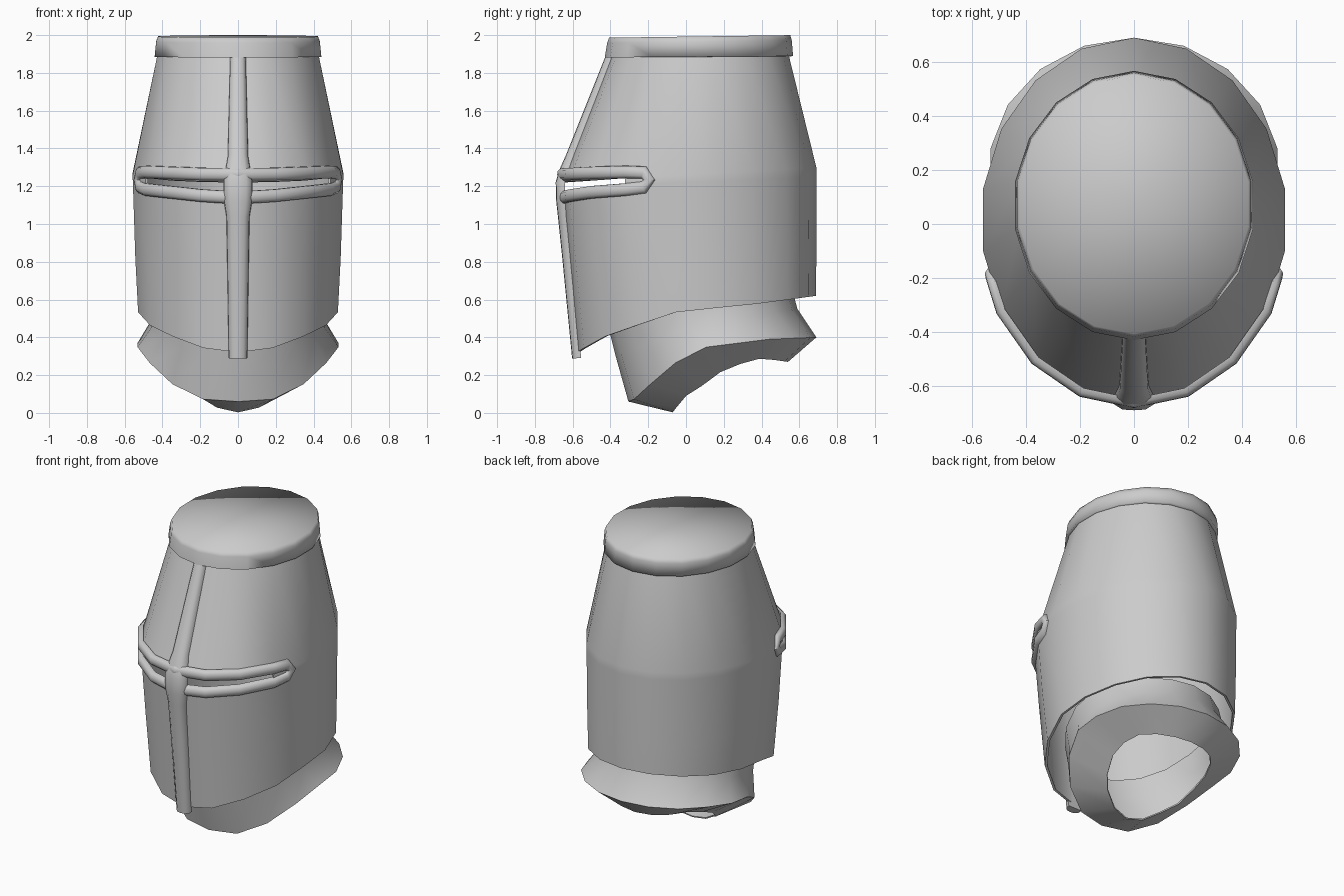
import bpy, bmesh, math
from mathutils import Vector

if "Cube" in bpy.data.objects:
    bpy.data.objects.remove(bpy.data.objects["Cube"], do_unlink=True)

SIDES = 18

steel = bpy.data.materials.new("plain steel grey")
steel.use_nodes = True
GREY = (0.6, 0.6, 0.6, 1.0)
steel.diffuse_color = GREY
steel.node_tree.nodes["Principled BSDF"].inputs["Base Color"].default_value = GREY


def table(pairs):
    """Piecewise linear function through (input, output) pairs."""
    def f(v):
        if v <= pairs[0][0]:
            return pairs[0][1]
        for (a, p), (b, q) in zip(pairs, pairs[1:]):
            if v <= b:
                return p + (q - p) * (v - a) / (b - a)
        return pairs[-1][1]
    return f


def ring(rx, front, back, height):
    """Oval of points starting at the back; height is a function of y."""
    cy, ry = (front + back) / 2, (back - front) / 2
    pts = []
    for i in range(SIDES):
        a = 2 * math.pi * i / SIDES
        y = cy + ry * math.cos(a)
        pts.append(Vector((rx * math.sin(a), y, height(y))))
    return pts


def finish(name, bm, thickness=0.0, angle=50):
    bmesh.ops.recalc_face_normals(bm, faces=bm.faces)
    mesh = bpy.data.meshes.new(name)
    bm.to_mesh(mesh)
    bm.free()
    obj = bpy.data.objects.new(name, mesh)
    bpy.context.collection.objects.link(obj)
    mesh.materials.append(steel)
    bpy.ops.object.select_all(action='DESELECT')
    obj.select_set(True)
    bpy.context.view_layer.objects.active = obj
    if thickness:
        mod = obj.modifiers.new("plate thickness", 'SOLIDIFY')
        mod.thickness = thickness
        mod.offset = -1
        bpy.ops.object.modifier_apply(modifier=mod.name)
    bpy.ops.object.shade_smooth_by_angle(angle=math.radians(angle))
    return obj


def loft(rings, skip=lambda row, col: False, cap=False):
    """Skin a stack of rings, leaving out the faces that skip() picks."""
    bm = bmesh.new()
    rows = [[bm.verts.new(p) for p in r] for r in rings]
    for r in range(len(rows) - 1):
        for c in range(SIDES):
            if not skip(r, c):
                d = (c + 1) % SIDES
                bm.faces.new((rows[r][c], rows[r][d], rows[r + 1][d], rows[r + 1][c]))
    if cap:
        mid = bm.verts.new(sum((v.co for v in rows[-1]), Vector()) / SIDES)
        for c in range(SIDES):
            bm.faces.new((rows[-1][c], rows[-1][(c + 1) % SIDES], mid))
    return bm


def sweep(name, path, height):
    """Rounded bar along (point, outward, half width) entries."""
    section = [(-1, -0.6), (-0.95, 0.25), (-0.55, 0.9), (0, 1),
               (0.55, 0.9), (0.95, 0.25), (1, -0.6)]
    bm = bmesh.new()
    loops = []
    for i, (p, out, hw) in enumerate(path):
        before, after = path[max(i - 1, 0)][0], path[min(i + 1, len(path) - 1)][0]
        side = (after - before).cross(out).normalized()
        loops.append([bm.verts.new(p + side * u * hw + out * v * height) for u, v in section])
    n = len(section)
    for a, b in zip(loops, loops[1:]):
        for k in range(n):
            bm.faces.new((a[k], a[(k + 1) % n], b[(k + 1) % n], b[k]))
    bm.faces.new(loops[0])
    bm.faces.new(loops[-1])
    return finish(name, bm)


# Helmet shell, open below, with the two eye slits left out at the brow
hem = table([(-0.578, 0.32), (-0.53, 0.35), (-0.42, 0.41), (-0.27, 0.46),
             (-0.08, 0.53), (0.2, 0.56), (0.4, 0.58), (0.69, 0.62)])
slit_low = table([(-0.66, 1.165), (-0.33, 1.213), (0.0, 1.22), (0.69, 1.25)])
slit_high = table([(-0.66, 1.225), (-0.33, 1.245), (0.0, 1.26), (0.69, 1.30)])
shell = [
    ring(0.537, -0.578, 0.688, hem),
    ring(0.552, -0.625, 0.69, lambda y: 0.82),
    ring(0.565, -0.66, 0.69, slit_low),
    ring(0.567, -0.66, 0.69, slit_high),
    ring(0.43, -0.39, 0.54, lambda y: 1.91),
]
finish("helmet_shell", loft(shell, lambda r, c: r == 2 and 6 <= c <= 11), 0.015)

# Crown: a shallow lid with an overhanging band
crown = [
    ring(0.425, -0.39, 0.54, lambda y: 1.885),
    ring(0.448, -0.43, 0.567, lambda y: 1.885 + 0.008 * y),
    ring(0.44, -0.417, 0.56, lambda y: 1.965 + 0.013 * y),
    ring(0.43, -0.407, 0.552, lambda y: 1.992 + 0.014 * y),
]
finish("crown_lid", loft(crown, cap=True), angle=100)

# Vertical bar of the face cross
spine = [(-0.385, 1.91, 0.042), (-0.605, 1.36, 0.055), (-0.645, 1.27, 0.07),
         (-0.66, 1.22, 0.078), (-0.657, 1.12, 0.075), (-0.648, 1.04, 0.062),
         (-0.625, 0.82, 0.058), (-0.573, 0.29, 0.05)]
pts = [Vector((0, y, z)) for y, z, w in spine]
path = []
for i, p in enumerate(pts):
    t = pts[min(i + 1, len(pts) - 1)] - pts[max(i - 1, 0)]
    path.append((p, Vector((0, t.z, -t.y)).normalized(), spine[i][2]))
sweep("vertical_face_bar", path, 0.03)

# Raised frames around the eye slits, one each side
brow = ring(0.565, -0.66, 0.69, lambda y: 0)
stops = [(9, 1.262, 1.138), (8, 1.264, 1.15), (7, 1.27, 1.168),
         (6, 1.275, 1.182), (5.55, 1.272, 1.194)]


def brow_point(k, z, mirror):
    lo = int(k)
    p = brow[lo].lerp(brow[lo + 1], k - lo)
    out = Vector((p.x / 0.565 ** 2, (p.y - 0.015) / 0.675 ** 2, 0)).normalized()
    return (Vector((p.x * mirror, p.y, z)), Vector((out.x * mirror, out.y, 0)), 0.034)


for label, mirror in (("left", 1), ("right", -1)):
    upper = [brow_point(k, zu, mirror) for k, zu, zl in stops]
    lower = [brow_point(k, zl, mirror) for k, zu, zl in reversed(stops)]
    turn = [brow_point(5.42, 1.233, mirror)]
    sweep(label + "_eye_slit_frame", upper + turn + lower, 0.022)

# Neck guard: flared collar with a lip turned in to the neck hole
collar = [
    ring(0.46, -0.41, 0.56, table([(-0.41, 0.45), (0.07, 0.62), (0.56, 0.66)])),
    ring(0.465, -0.375, 0.59, table([(-0.375, 0.31), (0.1, 0.48), (0.59, 0.55)])),
    ring(0.54, -0.305, 0.69, table([(-0.3, 0.06), (-0.27, 0.075), (-0.18, 0.16),
                                    (-0.05, 0.27), (0.11, 0.35), (0.28, 0.37),
                                    (0.44, 0.39), (0.69, 0.40)])),
    ring(0.325, -0.07, 0.54, table([(-0.07, 0.003), (-0.05, 0.03), (0.0, 0.09),
                                    (0.08, 0.14), (0.18, 0.215), (0.29, 0.26),
                                    (0.4, 0.29), (0.54, 0.27)])),
]
finish("neck_guard", loft(collar), 0.008, angle=60)
